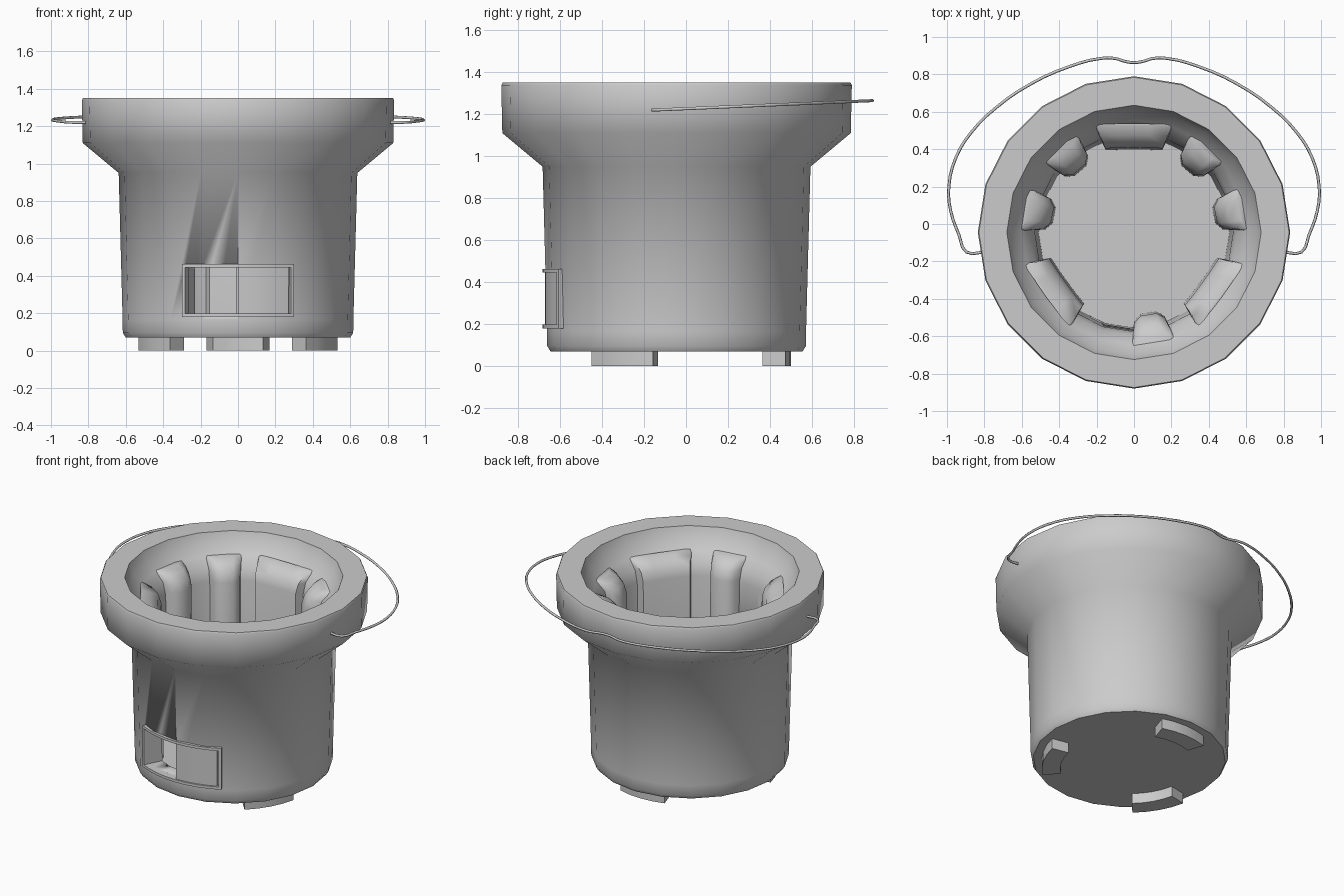
import bpy, bmesh
from math import sin, cos, radians

if "Cube" in bpy.data.objects:
    bpy.data.objects.remove(bpy.data.objects["Cube"])

CY = -0.045          # body axis offset in y (the handle sticks out behind)
SIDES = 20


def polar(r, deg, z):
    a = radians(deg)
    return (r * cos(a), CY + r * sin(a), z)


def finish(name, bm, angle=40):
    bmesh.ops.recalc_face_normals(bm, faces=bm.faces[:])
    me = bpy.data.meshes.new(name)
    bm.to_mesh(me)
    bm.free()
    ob = bpy.data.objects.new(name, me)
    bpy.context.collection.objects.link(ob)
    bpy.ops.object.select_all(action='DESELECT')
    ob.select_set(True)
    bpy.context.view_layer.objects.active = ob
    bpy.ops.object.shade_smooth_by_angle(angle=radians(angle))
    return ob


def loft(bm, rings):
    """Skin closed rings of points and cap both ends."""
    vs = [[bm.verts.new(p) for p in ring] for ring in rings]
    n = len(vs[0])
    for a, b in zip(vs, vs[1:]):
        for i in range(n):
            j = (i + 1) % n
            bm.faces.new((a[i], a[j], b[j], b[i]))
    bm.faces.new(vs[0])
    bm.faces.new(vs[-1])


def arc_block(name, a0, a1, r0, r1, z0, z1, n=4):
    """Curved box following the body."""
    bm = bmesh.new()
    rings = []
    for i in range(n + 1):
        a = a0 + (a1 - a0) * i / n
        rings.append([polar(r0, a, z0), polar(r1, a, z0),
                      polar(r1, a, z1), polar(r0, a, z1)])
    loft(bm, rings)
    return finish(name, bm)


# Stove body: outer shell, rim, fire bowl and floor as one turned profile
profile = [(0.60, 0.07), (0.616, 0.095), (0.617, 0.165), (0.638, 0.95),
           (0.83, 1.11), (0.835, 1.338), (0.829, 1.35),
           (0.68, 1.35), (0.655, 1.28), (0.60, 1.22), (0.55, 1.16),
           (0.53, 1.08), (0.51, 0.18)]
bm = bmesh.new()
loft(bm, [[polar(r, 360 * i / SIDES, z) for i in range(SIDES)]
          for r, z in profile])
body = finish("stove_body", bm, 55)

# Air opening through the wall (left half of the window)
cutter = arc_block("air_opening_cutter", -117, -90, 0.40, 0.75, 0.195, 0.445)
mod = body.modifiers.new("air_opening", 'BOOLEAN')
mod.operation = 'DIFFERENCE'
mod.solver = 'EXACT'
mod.object = cutter
bpy.context.view_layer.objects.active = body
bpy.ops.object.modifier_apply(modifier=mod.name)
bpy.data.objects.remove(cutter)

# Window frame and sliding door
arc_block("frame_top", -118, -62, 0.59, 0.638, 0.445, 0.463, 8)
arc_block("frame_bottom", -118, -62, 0.59, 0.638, 0.18, 0.198, 8)
arc_block("frame_left", -118, -116.5, 0.59, 0.638, 0.198, 0.445, 1)
arc_block("frame_right", -63.5, -62, 0.59, 0.638, 0.198, 0.445, 1)
arc_block("sliding_door", -90, -64.5, 0.60, 0.627, 0.198, 0.445)


def rib(name, centre, section):
    """Upright liner rib whose top leans out into the bowl."""
    bm = bmesh.new()
    rings = []
    for z, push in [(0.17, 0), (1.10, 0.01), (1.16, 0.03),
                    (1.205, 0.075), (1.225, 0.14)]:
        rings.append([polar(min(r + push, 0.60) if r < 0.53 else 0.56 + push * 0.4,
                            centre + d, z) for d, r in section])
    loft(bm, rings)
    return finish(name, bm, 50)


small = [(-11, 0.56), (-10, 0.475), (-5.5, 0.438), (5.5, 0.438),
         (10, 0.475), (11, 0.56)]
wide = [(-20, 0.56), (-19, 0.465), (-9, 0.448), (0, 0.443), (9, 0.448),
        (19, 0.465), (20, 0.56)]
for i, a in enumerate((12, 49, 131, 168, -80)):
    rib(f"narrow_rib_{i + 1}", a, small)
for i, a in enumerate((90, 216, 324)):
    rib(f"wide_rib_{i + 1}", a, wide)
    # Foot below
    arc_block(f"foot_{i + 1}", (90, 210, 330)[i] - 18, (90, 210, 330)[i] + 18,
              0.43, 0.545, 0.0, 0.08)

# Wire handle, swung to the back
half = [(0.80, -0.15), (0.895, -0.15), (0.935, -0.06), (0.98, 0.07),
        (0.99, 0.20), (0.95, 0.36), (0.87, 0.49), (0.74, 0.62),
        (0.55, 0.75), (0.35, 0.84), (0.18, 0.885), (0.10, 0.885),
        (0.05, 0.87)]
path = half + [(0, 0.863)] + [(-x, y) for x, y in reversed(half)]
cu = bpy.data.curves.new("wire_handle", 'CURVE')
cu.dimensions = '3D'
cu.bevel_depth = 0.008
cu.bevel_resolution = 1
cu.resolution_u = 3
cu.use_fill_caps = True
sp = cu.splines.new('BEZIER')
sp.bezier_points.add(len(path) - 1)
for p, (x, y) in zip(sp.bezier_points, path):
    p.co = (x, y, 1.22 + (y + 0.15) * 0.043)
    p.handle_left_type = p.handle_right_type = 'AUTO'
handle = bpy.data.objects.new("wire_handle", cu)
bpy.context.collection.objects.link(handle)
